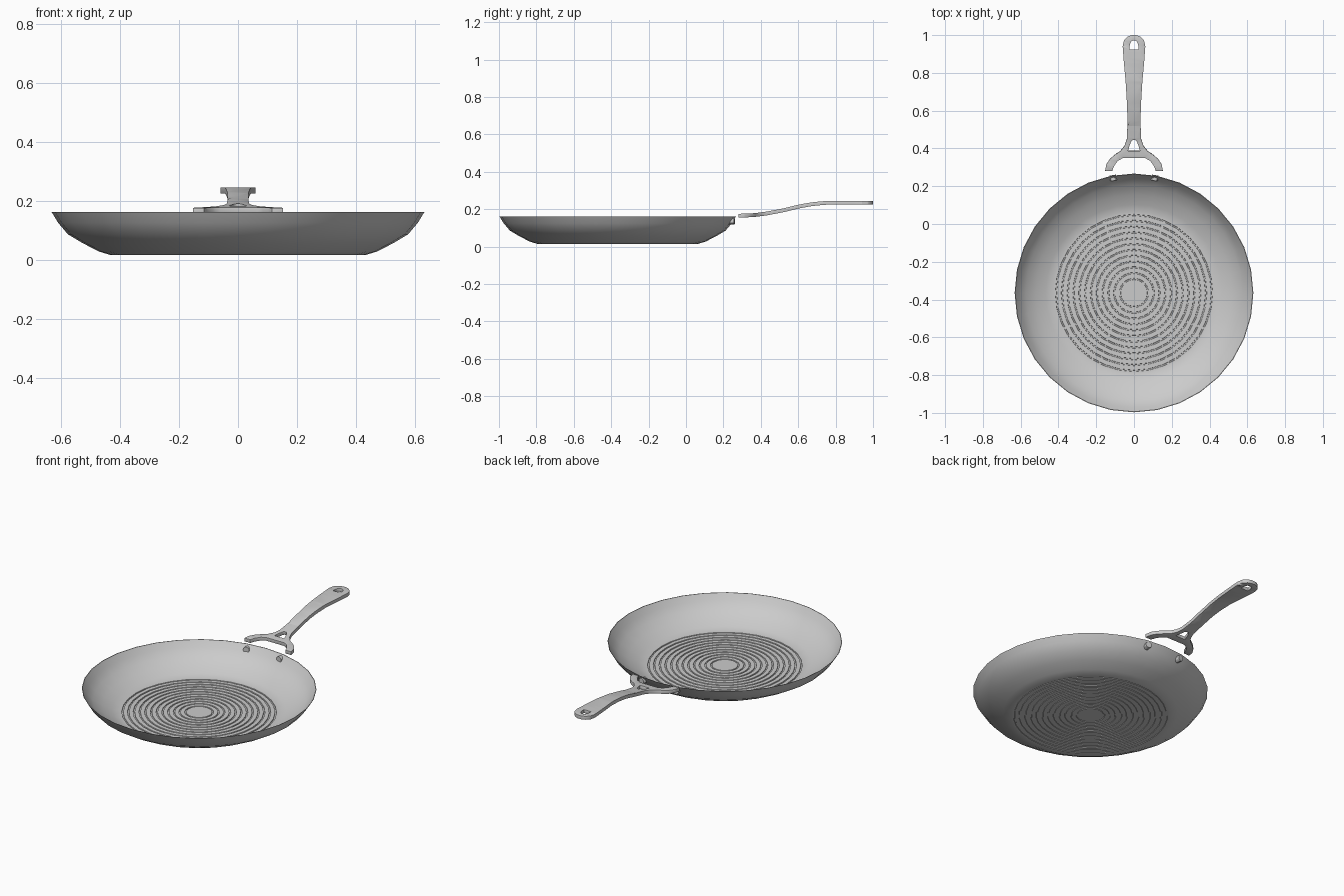
import bpy, bmesh, math
from mathutils import Vector, Matrix

if "Cube" in bpy.data.objects:
    bpy.data.objects.remove(bpy.data.objects["Cube"])

CENTRE = Vector((0, -0.365, 0))
SIDES = 32


def make_material(name, value):
    mat = bpy.data.materials.new(name)
    mat.use_nodes = True
    colour = (value, value, value, 1)
    mat.diffuse_color = colour
    mat.node_tree.nodes["Principled BSDF"].inputs["Base Color"].default_value = colour
    return mat


steel = make_material("brushed steel grey", 0.6)


def finish(bm, name, angle=30):
    bmesh.ops.recalc_face_normals(bm, faces=bm.faces)
    mesh = bpy.data.meshes.new(name)
    bm.to_mesh(mesh)
    bm.free()
    mesh.materials.append(steel)
    obj = bpy.data.objects.new(name, mesh)
    bpy.context.collection.objects.link(obj)
    bpy.ops.object.select_all(action="DESELECT")
    obj.select_set(True)
    bpy.context.view_layer.objects.active = obj
    bpy.ops.object.shade_smooth_by_angle(angle=math.radians(angle))
    return obj


# Pan body: inner and outer profiles with concentric grooves, spun round
def grooved_floor(z, depth):
    points = [(0, z)]
    for i in range(12):
        r = 0.074 + i * 0.0308
        points += [(r - 0.004, z), (r - 0.003, z + depth),
                   (r + 0.003, z + depth), (r + 0.004, z)]
    return points


inner = grooved_floor(0.023, -0.004) + [
    (0.43, 0.023), (0.468, 0.034), (0.52, 0.06), (0.572, 0.09), (0.606, 0.127), (0.629, 0.161)]
outer = grooved_floor(0.015, 0.003) + [
    (0.43, 0.015), (0.47, 0.027), (0.525, 0.055), (0.577, 0.086), (0.61, 0.125), (0.632, 0.161)]

bm = bmesh.new()
verts = [bm.verts.new((0, r, z)) for r, z in inner + outer[::-1]]
edges = [bm.edges.new(pair) for pair in zip(verts, verts[1:])]
bmesh.ops.spin(bm, geom=verts + edges, cent=(0, 0, 0), axis=(0, 0, 1),
               angle=math.tau, steps=SIDES, use_merge=True)
bmesh.ops.remove_doubles(bm, verts=bm.verts, dist=0.0002)
bmesh.ops.translate(bm, verts=bm.verts, vec=CENTRE)
finish(bm, "pan_body")

# Handle: flat outline with two holes, sliced across and bent along its length
half_outline = [(0.06, 0.349), (0.085, 0.335), (0.105, 0.308), (0.116, 0.28),
                (0.153, 0.28), (0.147, 0.315), (0.127, 0.345), (0.1, 0.368),
                (0.072, 0.386), (0.05, 0.415), (0.038, 0.45), (0.035, 0.52),
                (0.036, 0.62), (0.044, 0.75), (0.054, 0.86), (0.06, 0.94),
                (0.053, 0.973), (0.032, 0.993), (0.011, 1.0)]
fork_hole = [(0.032, 0.388), (0.024, 0.415), (0.014, 0.44), (0.006, 0.446)]
hanging_hole = [(0.024, 0.925), (0.022, 0.952), (0.014, 0.967), (0.005, 0.971)]
bend = [(0.27, 0.165), (0.36, 0.168), (0.43, 0.177), (0.52, 0.194), (0.6, 0.214),
        (0.68, 0.228), (0.76, 0.235), (1.01, 0.235)]


def bend_height(y):
    for (y0, z0), (y1, z1) in zip(bend, bend[1:]):
        if y <= y1:
            return z0 + (z1 - z0) * (y - y0) / (y1 - y0)
    return bend[-1][1]


bm = bmesh.new()
for half in (half_outline, fork_hole, hanging_hole):
    loop = half + [(-x, y) for x, y in reversed(half)]
    ring = [bm.verts.new((x, y, 0)) for x, y in loop]
    for a, b in zip(ring, ring[1:] + ring[:1]):
        bm.edges.new((a, b))
bmesh.ops.triangle_fill(bm, edges=bm.edges, use_beauty=True, normal=(0, 0, 1))
for i in range(1, 24):
    bmesh.ops.bisect_plane(bm, geom=bm.verts[:] + bm.edges[:] + bm.faces[:],
                           plane_co=(0, 0.28 + i * 0.03, 0), plane_no=(0, 1, 0))
for v in bm.verts:
    v.co.z = bend_height(v.co.y)
handle = finish(bm, "handle", 35)
shell = handle.modifiers.new("thickness", "SOLIDIFY")
shell.thickness = 0.02
shell.offset = 0
edge = handle.modifiers.new("soft edges", "BEVEL")
edge.width = 0.004
edge.segments = 2
edge.limit_method = "ANGLE"
edge.angle_limit = math.radians(50)

# Rivets through the back wall, one under each fork end
for side, label in ((1, "left"), (-1, "right")):
    bm = bmesh.new()
    bmesh.ops.create_cone(bm, cap_ends=True, segments=12, radius1=0.018,
                          radius2=0.018, depth=0.03)
    turn = Matrix.Rotation(math.radians(-10 * side), 4, "Z") @ Matrix.Rotation(math.pi / 2, 4, "X")
    bmesh.ops.transform(bm, matrix=Matrix.Translation((0.11 * side, 0.244, 0.135)) @ turn,
                        verts=bm.verts)
    finish(bm, label + "_rivet")
